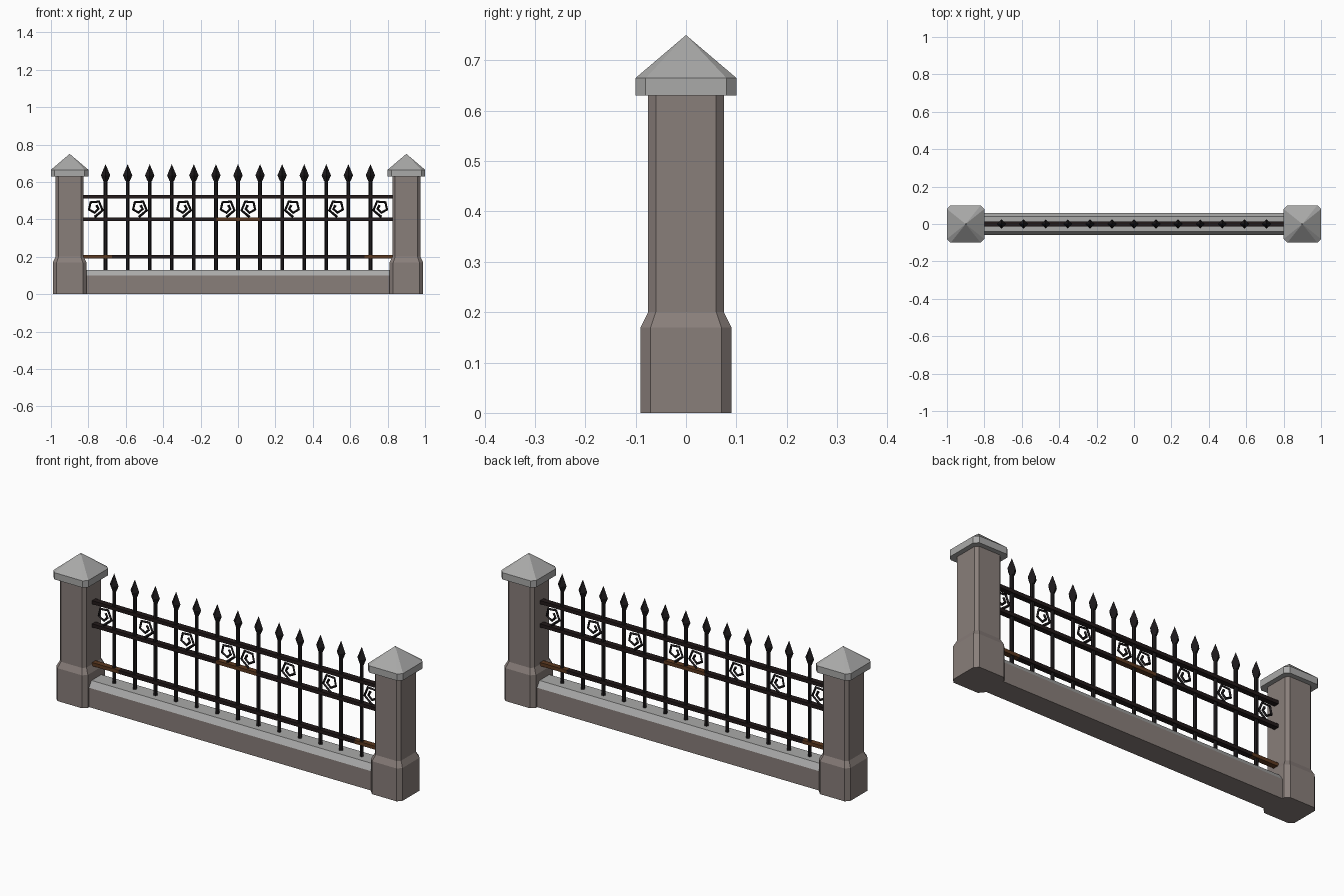
import bpy, bmesh, math

if "Cube" in bpy.data.objects:
    bpy.data.objects.remove(bpy.data.objects["Cube"])


def material(name, rgb):
    m = bpy.data.materials.new(name)
    m.diffuse_color = (*rgb, 1)
    m.use_nodes = True
    m.node_tree.nodes["Principled BSDF"].inputs["Base Color"].default_value = m.diffuse_color
    return m


STONE = material("brown stone", (0.25, 0.21, 0.195))
CAP = material("pale grey stone", (0.40, 0.40, 0.395))
IRON = material("black iron", (0.012, 0.010, 0.011))
RAIL = material("dark iron", (0.016, 0.010, 0.010))
RUST = material("rust", (0.105, 0.04, 0.014))


def finish(bm, name, *mats):
    bmesh.ops.recalc_face_normals(bm, faces=bm.faces[:])
    me = bpy.data.meshes.new(name)
    bm.to_mesh(me)
    bm.free()
    for m in mats:
        me.materials.append(m)
    ob = bpy.data.objects.new(name, me)
    bpy.context.collection.objects.link(ob)
    return ob


def loft(bm, rings, tip=None):
    """Skin closed rings of points; finish with a flat end or a pointed tip."""
    rows = [[bm.verts.new(p) for p in r] for r in rings]
    n = len(rows[0])
    for a, b in zip(rows, rows[1:]):
        for i in range(n):
            bm.faces.new((a[i], a[(i + 1) % n], b[(i + 1) % n], b[i]))
    bm.faces.new(rows[0][::-1])
    if tip:
        t = bm.verts.new(tip)
        for i in range(n):
            bm.faces.new((rows[-1][i], rows[-1][(i + 1) % n], t))
    else:
        bm.faces.new(rows[-1])


def chamfered(cx, h, k, z):
    """Square of half width h whose corners are cut back to k."""
    pts = [(h, -k), (h, k), (k, h), (-k, h), (-h, k), (-h, -k), (-k, -h), (k, -h)]
    return [(cx + x, y, z) for x, y in pts]


def circle(cx, r, n, z):
    return [(cx + r * math.cos(2 * math.pi * i / n),
             r * math.sin(2 * math.pi * i / n), z) for i in range(n)]


# Stone pillars with pyramid caps
for side, cx in (("left", -0.9), ("right", 0.9)):
    bm = bmesh.new()
    loft(bm, [chamfered(cx, 0.09, 0.07, 0), chamfered(cx, 0.09, 0.07, 0.17),
              chamfered(cx, 0.075, 0.06, 0.2), chamfered(cx, 0.075, 0.06, 0.635)])
    finish(bm, side + "_pillar", STONE)
    bm = bmesh.new()
    loft(bm, [chamfered(cx, 0.1, 0.08, 0.63), chamfered(cx, 0.1, 0.08, 0.665)],
         tip=(cx, 0, 0.75))
    finish(bm, side + "_pillar_cap", CAP)

# Low wall with a paler bevelled top
profile = [(-0.06, 0), (0.06, 0), (0.06, 0.1), (0.04, 0.13), (-0.04, 0.13), (-0.06, 0.1)]
bm = bmesh.new()
loft(bm, [[(x, y, z) for y, z in profile] for x in (-0.825, 0.825)])
wall = finish(bm, "low_wall", STONE, CAP)
for f in wall.data.polygons:
    if f.normal.z > 0.3:
        f.material_index = 1

# Horizontal rails, cut where rust patches begin and end
rails = {"top_rail": (0.52, [], ()),
         "middle_rail": (0.40, [-0.115, 0.115], (1,)),
         "bottom_rail": (0.20, [-0.675, 0.675], (0, 2))}
for name, (z, cuts, rusty) in rails.items():
    xs = [-0.828] + cuts + [0.828]
    w, h = 0.014, 0.009
    bm = bmesh.new()
    loft(bm, [[(x, -w, z - h), (x, w, z - h), (x, w, z + h), (x, -w, z + h)] for x in xs])
    ob = finish(bm, name, RAIL, RUST)
    for f in ob.data.polygons:
        seg = sum(f.center.x > c for c in cuts)
        f.material_index = int(seg in rusty)

# Upright bars with spear heads
bars, spears = bmesh.new(), bmesh.new()
for i in range(-6, 7):
    x = i * 0.118
    loft(bars, [circle(x, 0.01, 6, 0.12), circle(x, 0.01, 6, 0.615)])
    loft(spears, [circle(x, 0.012, 4, 0.605), circle(x, 0.025, 4, 0.635)],
         tip=(x, 0, 0.695))
finish(bars, "upright_bars", IRON)
finish(spears, "spear_heads", IRON)

# Angular scrolls between the two upper rails, mirrored about the middle
cu = bpy.data.curves.new("scrolls", "CURVE")
cu.dimensions = "3D"
cu.bevel_depth = 0.007
cu.bevel_resolution = 0
cu.use_fill_caps = True
for side in (-1, 1):
    for cx in (0.062, 0.295, 0.531, 0.767):
        sp = cu.splines.new("POLY")
        sp.use_smooth = False
        sp.points.add(7)
        for k, p in enumerate(sp.points):
            a = math.radians(-90 + 72 * k)
            r = 0.05 - 0.0047 * k
            p.co = (side * (cx - r * math.cos(a)), 0, 0.462 + r * math.sin(a), 1)
cu.materials.append(IRON)
bpy.context.collection.objects.link(bpy.data.objects.new("scrolls", cu))
